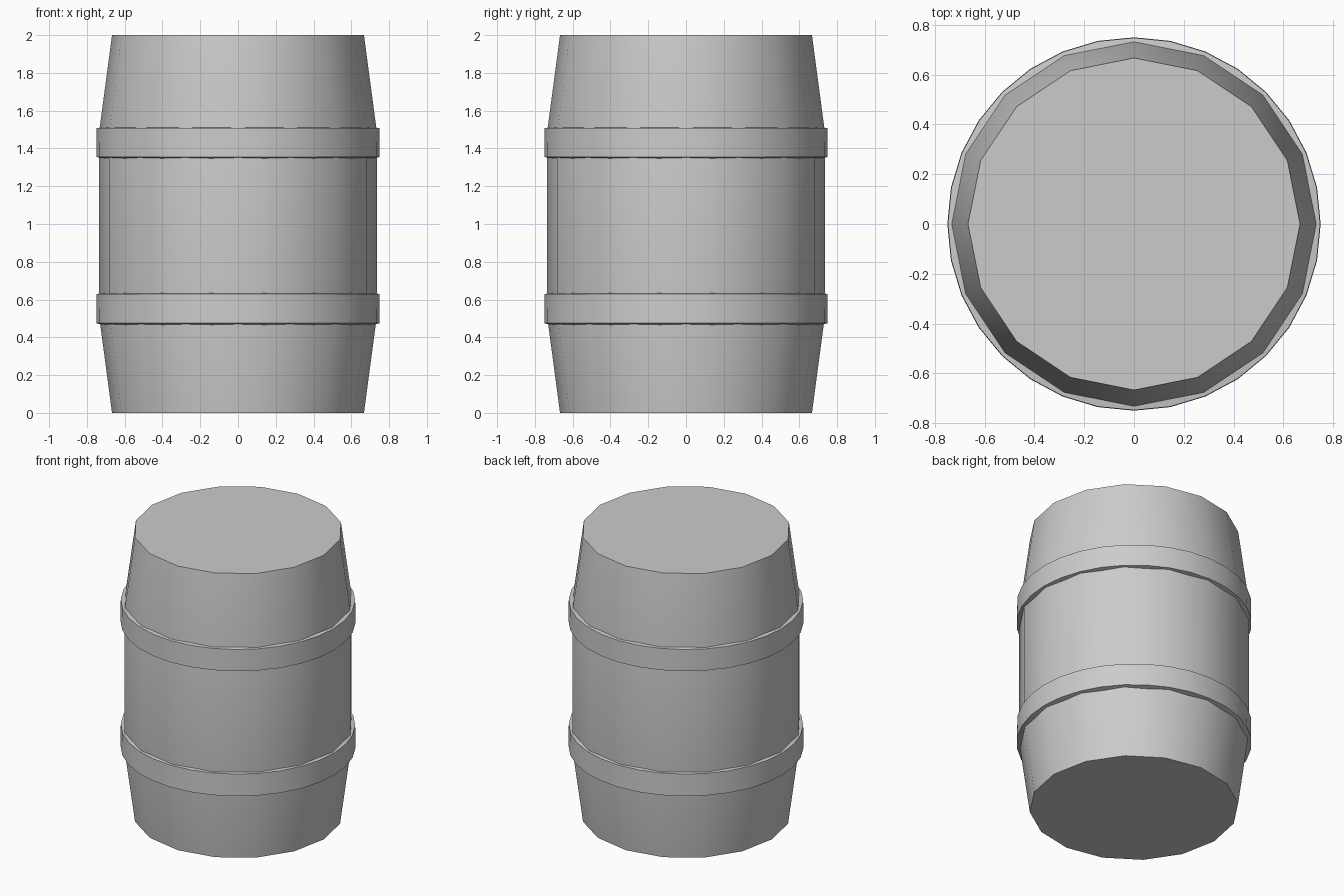
import bpy, bmesh, math

if "Cube" in bpy.data.objects:
    bpy.data.objects.remove(bpy.data.objects["Cube"])


def lathe(name, profile, sides, closed):
    """Revolve an (r, z) profile about z; open profiles get flat end caps."""
    bm = bmesh.new()
    rings = []
    for r, z in profile:
        rings.append([bm.verts.new((r * math.cos(2 * math.pi * i / sides),
                                    r * math.sin(2 * math.pi * i / sides), z))
                      for i in range(sides)])
    pairs = list(zip(rings, rings[1:]))
    if closed:
        pairs.append((rings[-1], rings[0]))
    else:
        bm.faces.new(rings[0][::-1])
        bm.faces.new(rings[-1])
    for a, b in pairs:
        for i in range(sides):
            j = (i + 1) % sides
            bm.faces.new((a[i], a[j], b[j], b[i]))
    bmesh.ops.recalc_face_normals(bm, faces=bm.faces)
    mesh = bpy.data.meshes.new(name)
    bm.to_mesh(mesh)
    bm.free()
    obj = bpy.data.objects.new(name, mesh)
    bpy.context.collection.objects.link(obj)
    bpy.ops.object.select_all(action='DESELECT')
    obj.select_set(True)
    bpy.context.view_layer.objects.active = obj
    bpy.ops.object.shade_smooth_by_angle(angle=math.radians(30))
    return obj


# Barrel body: straight middle with tapered ends
lathe("barrel_body", [(0.667, 0), (0.735, 0.51), (0.735, 1.49), (0.667, 2)], 16, False)

# Two hoops with slightly sloping upper and lower rims
for name, low, high in (("lower_hoop", 0.465, 0.635), ("upper_hoop", 1.345, 1.512)):
    lathe(name, [(0.71, low), (0.75, low + 0.01), (0.748, high - 0.005), (0.71, high)],
          32, True)
